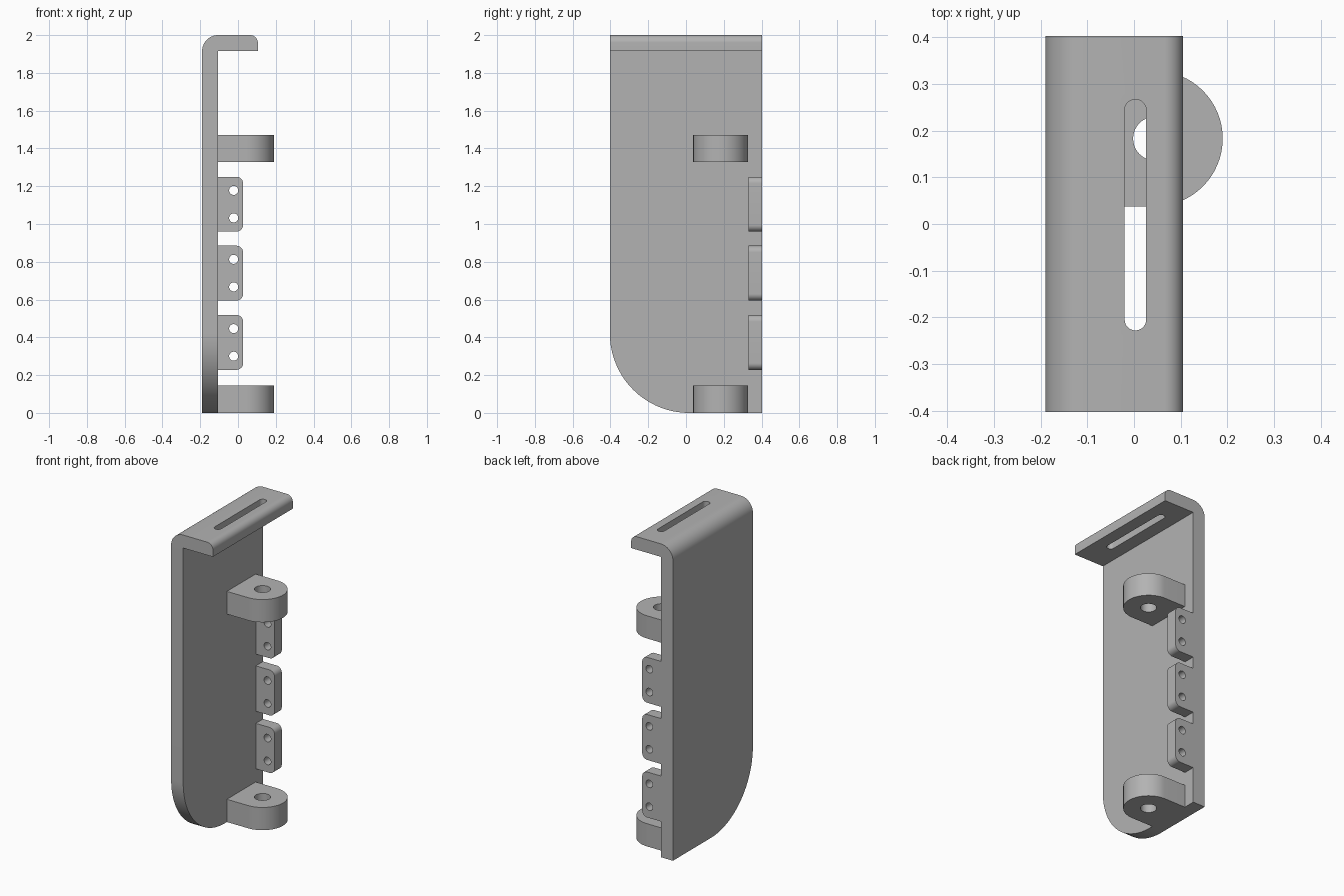
import bpy, bmesh
from math import pi, sin, cos, radians

if "Cube" in bpy.data.objects:
    bpy.data.objects.remove(bpy.data.objects["Cube"], do_unlink=True)

GREY = (0.45, 0.45, 0.45, 1)
steel = bpy.data.materials.new("grey_metal")
steel.use_nodes = True
steel.diffuse_color = GREY
steel.node_tree.nodes["Principled BSDF"].inputs["Base Color"].default_value = GREY


def arc(cx, cy, r, start, end, steps=12):
    """Points on an arc, angles in degrees."""
    angles = [radians(start + (end - start) * i / steps) for i in range(steps + 1)]
    return [(cx + r * cos(a), cy + r * sin(a)) for a in angles]


def circle(cx, cy, r, steps=32):
    return arc(cx, cy, r, 0, 360, steps)[:-1]


def prism(name, outline, axis, low, high):
    """Extrude a flat outline along the given axis."""
    place = {"x": lambda a, b, d: (d, a, b),
             "y": lambda a, b, d: (a, d, b),
             "z": lambda a, b, d: (a, b, d)}[axis]
    bm = bmesh.new()
    face = bm.faces.new([bm.verts.new(place(a, b, low)) for a, b in outline])
    top = bmesh.ops.extrude_face_region(bm, geom=[face])["geom"]
    verts = [v for v in top if isinstance(v, bmesh.types.BMVert)]
    bmesh.ops.translate(bm, verts=verts, vec=place(0, 0, high - low))
    bmesh.ops.recalc_face_normals(bm, faces=bm.faces)
    mesh = bpy.data.meshes.new(name)
    bm.to_mesh(mesh)
    bm.free()
    mesh.materials.append(steel)
    obj = bpy.data.objects.new(name, mesh)
    bpy.context.collection.objects.link(obj)
    return obj


def activate(obj):
    bpy.ops.object.select_all(action="DESELECT")
    obj.select_set(True)
    bpy.context.view_layer.objects.active = obj


def combine(obj, tool, operation):
    """Apply a boolean and discard the tool."""
    mod = obj.modifiers.new("cut", "BOOLEAN")
    mod.operation, mod.object, mod.solver = operation, tool, "EXACT"
    activate(obj)
    bpy.ops.object.modifier_apply(modifier=mod.name)
    bpy.data.objects.remove(tool, do_unlink=True)


def smooth(obj):
    activate(obj)
    bpy.ops.object.shade_smooth_by_angle(angle=radians(30))


# Main dimensions
BACK, FACE, LIP = -0.19, -0.105, 0.105
HALF, TOP, UNDER = 0.403, 2.0, 1.917

# Bent plate with a rounded lower front corner and a slotted top flange
bend = ([(BACK, 0), (FACE, 0), (FACE, UNDER), (LIP, UNDER)]
        + arc(LIP - 0.04, TOP - 0.04, 0.04, 0, 90)
        + arc(BACK + 0.085, TOP - 0.085, 0.085, 90, 180))
bracket = prism("bent_plate", bend, "y", -HALF, HALF)
R = 0.42
corner = [(-HALF - 0.1, -0.1), (R - HALF, -0.1)] + arc(R - HALF, R, R, 270, 180, 32) + [(-HALF - 0.1, R)]
combine(bracket, prism("corner_cutter", corner, "x", BACK - 0.1, FACE + 0.1), "DIFFERENCE")
slot = arc(0.003, 0.244, 0.023, 0, 180) + arc(0.003, -0.205, 0.023, 180, 360)
combine(bracket, prism("slot_cutter", slot, "z", 1.8, 2.1), "DIFFERENCE")
smooth(bracket)

# Hinge lugs with a vertical pin hole
LX, LY, LR = 0.045, 0.183, 0.145
for name, low in (("lower_lug", 0.0), ("upper_lug", 1.327)):
    outline = [(FACE, LY - LR)] + arc(LX, LY, LR, -90, 90, 32) + [(FACE, LY + LR)]
    lug = prism(name, outline, "z", low, low + 0.145)
    combine(lug, prism("pin_cutter", circle(LX, LY, 0.047), "z", low - 0.1, low + 0.3), "DIFFERENCE")
    smooth(lug)

# Mounting tabs along the rear edge, two holes each
for name, mid in (("lower_tab", 0.373), ("middle_tab", 0.74), ("upper_tab", 1.105)):
    h, r, end = 0.145, 0.035, 0.027
    outline = ([(FACE, mid - h)] + arc(end - r, mid - h + r, r, -90, 0)
               + arc(end - r, mid + h - r, r, 0, 90) + [(FACE, mid + h)])
    tab = prism(name, outline, "y", 0.33, HALF)
    for side in (-1, 1):
        hole = circle(-0.023, mid + side * 0.073, 0.024)
        combine(tab, prism("screw_cutter", hole, "y", 0.2, 0.5), "DIFFERENCE")
    smooth(tab)
